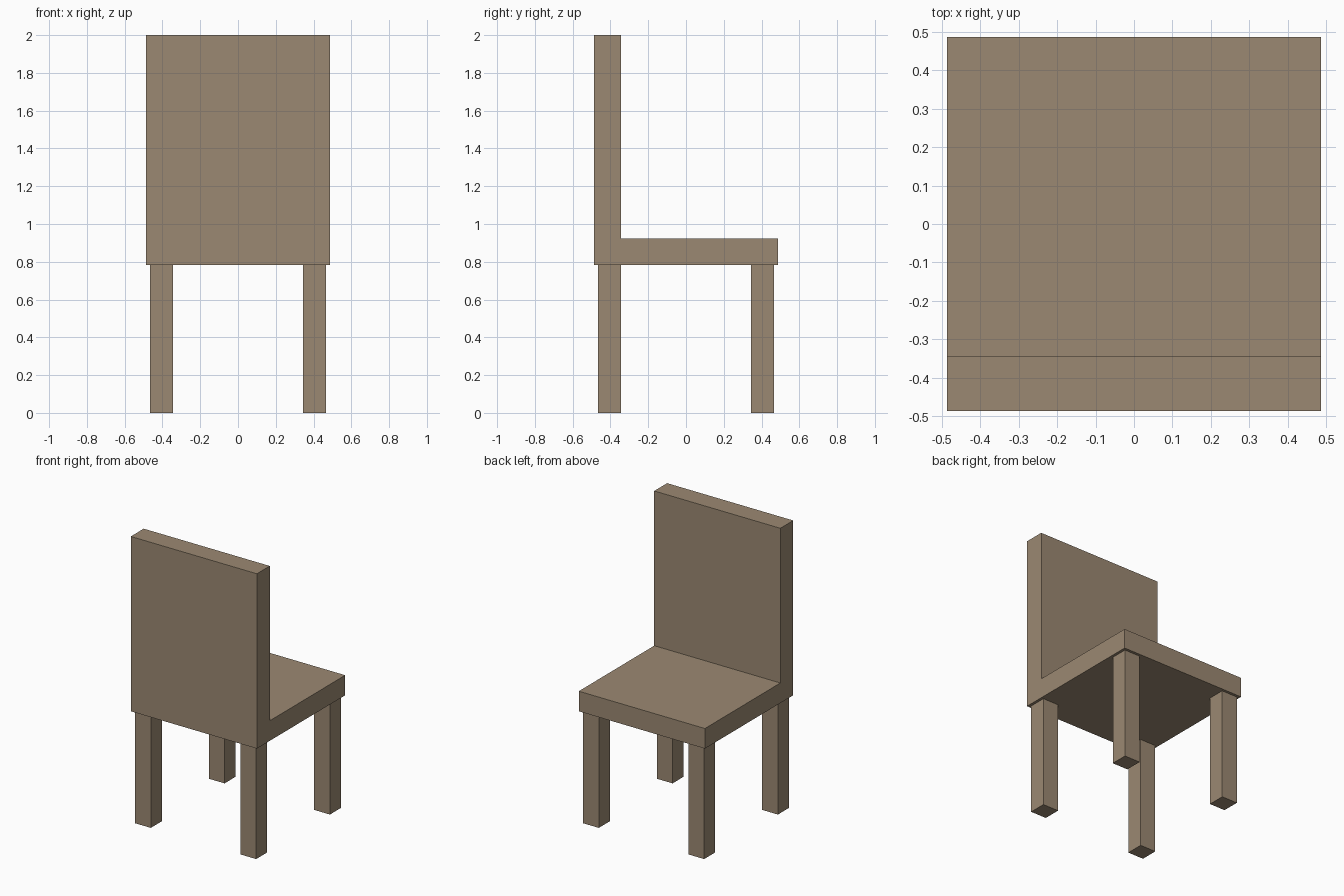
import bpy, bmesh

if "Cube" in bpy.data.objects:
    bpy.data.objects.remove(bpy.data.objects["Cube"])

wood = bpy.data.materials.new("wood")
wood.diffuse_color = (0.33, 0.25, 0.17, 1)
wood.use_nodes = True
wood.node_tree.nodes["Principled BSDF"].inputs["Base Color"].default_value = wood.diffuse_color

HALF = 0.486           # half width and depth of the seat
BACK_Y = -0.344        # inner face of the backrest
SEAT_Z0, SEAT_Z1, TOP = 0.782, 0.922, 2.0
LEG, LEG_POS = 0.122, 0.406


def extruded(name, profile, vector):
    """Solid made by extruding a closed profile along a vector."""
    bm = bmesh.new()
    face = bm.faces.new([bm.verts.new(p) for p in profile])
    res = bmesh.ops.extrude_face_region(bm, geom=[face], use_keep_orig=True)
    verts = [g for g in res["geom"] if isinstance(g, bmesh.types.BMVert)]
    bmesh.ops.translate(bm, verts=verts, vec=vector)
    bmesh.ops.recalc_face_normals(bm, faces=bm.faces)
    mesh = bpy.data.meshes.new(name)
    bm.to_mesh(mesh)
    bm.free()
    mesh.materials.append(wood)
    obj = bpy.data.objects.new(name, mesh)
    bpy.context.collection.objects.link(obj)
    return obj


# Seat and backrest: one L-shaped side profile swept across the width
side = [(-HALF, SEAT_Z0), (HALF, SEAT_Z0), (HALF, SEAT_Z1),
        (BACK_Y, SEAT_Z1), (BACK_Y, TOP), (-HALF, TOP)]
extruded("seat_and_backrest", [(-HALF, y, z) for y, z in side], (2 * HALF, 0, 0))

# Four square legs under the corners
h = LEG / 2
square = [(-h, -h, 0), (h, -h, 0), (h, h, 0), (-h, h, 0)]
for sy, row in ((-1, "backrest_side"), (1, "open_side")):
    for sx, col in ((-1, "left"), (1, "right")):
        leg = extruded(f"{row}_{col}_leg", square, (0, 0, SEAT_Z0))
        leg.location = (sx * LEG_POS, sy * LEG_POS, 0)
